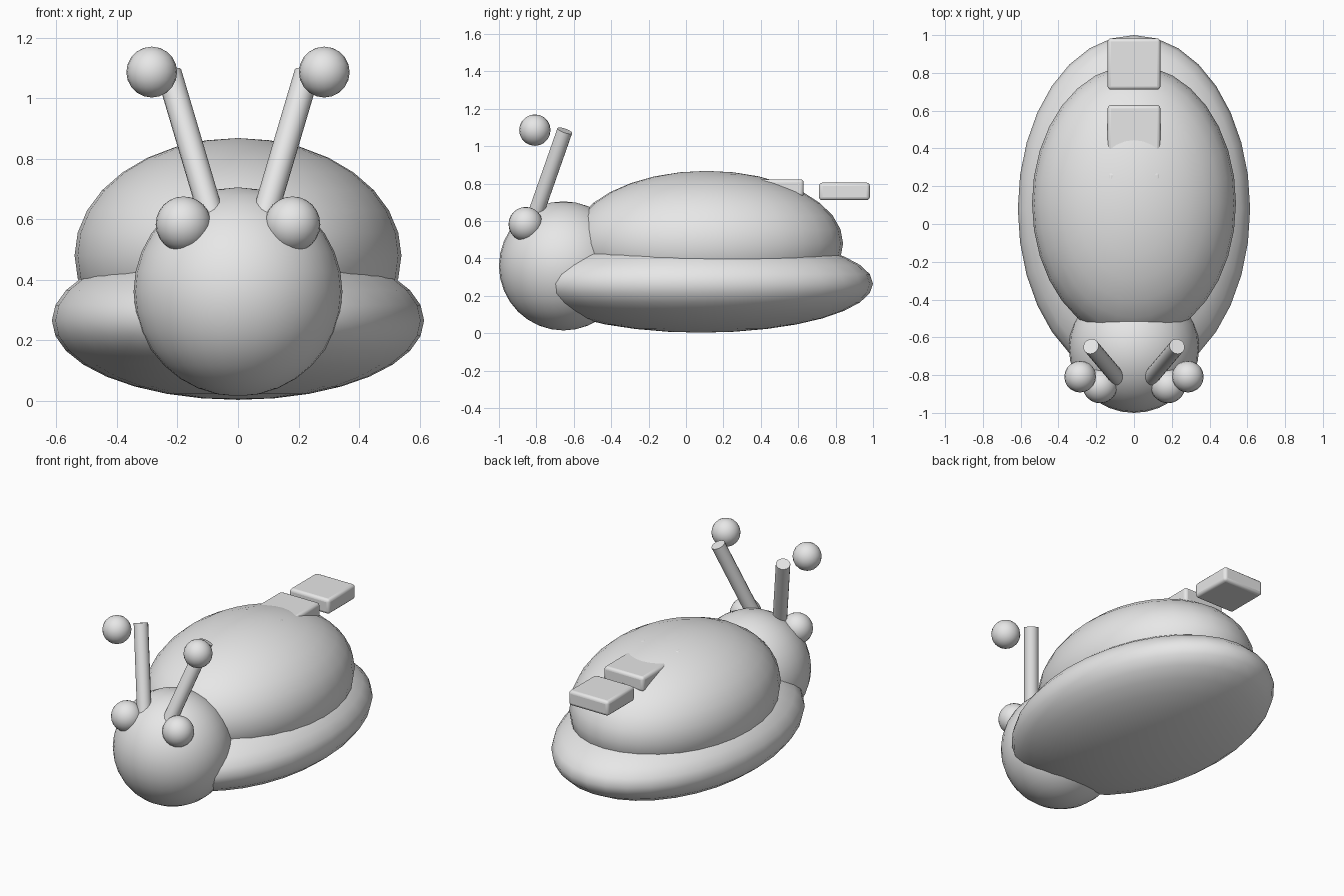
import bpy
from mathutils import Vector

if "Cube" in bpy.data.objects:
    bpy.data.objects.remove(bpy.data.objects["Cube"])

grey = bpy.data.materials.new("light grey")
grey.diffuse_color = (0.8, 0.8, 0.8, 1)
grey.use_nodes = True
grey.node_tree.nodes["Principled BSDF"].inputs["Base Color"].default_value = grey.diffuse_color


def finish(name, smooth=True):
    ob = bpy.context.object
    ob.name = name
    ob.data.materials.append(grey)
    if smooth:
        bpy.ops.object.shade_smooth_by_angle(angle=0.7)
    return ob


def ellipsoid(name, loc, radii, seg=32, rings=16):
    bpy.ops.mesh.primitive_uv_sphere_add(segments=seg, ring_count=rings, location=loc)
    bpy.context.object.scale = radii
    bpy.ops.object.transform_apply(location=False, rotation=False, scale=True)
    return finish(name)


def rod(name, a, b, r):
    a, b = Vector(a), Vector(b)
    d = b - a
    bpy.ops.mesh.primitive_cylinder_add(vertices=16, radius=r, depth=d.length, location=(a + b) / 2)
    bpy.context.object.rotation_euler = d.to_track_quat('Z', 'Y').to_euler()
    return finish(name)


def plate(name, loc, size):
    bpy.ops.mesh.primitive_cube_add(size=1, location=loc)
    bpy.context.object.scale = size
    bpy.ops.object.transform_apply(location=False, rotation=False, scale=True)
    ob = finish(name, False)
    bev = ob.modifiers.new("soft edges", 'BEVEL')
    bev.width = 0.018
    bev.segments = 3
    bpy.ops.object.shade_smooth_by_angle(angle=0.7)


# Body, back shell and head
ellipsoid("lower_body", (0, 0.08, 0.265), (0.615, 0.92, 0.262))
ellipsoid("back_shell", (0, 0.11, 0.48), (0.54, 0.73, 0.388))
ellipsoid("head", (0, -0.655, 0.36), (0.345, 0.345, 0.345))

# Eyes, antennae and antenna tips on both sides
for side, s in (("left", 1), ("right", -1)):
    ellipsoid(side + "_eye", (s * 0.18, -0.857, 0.583), (0.092,) * 3, 24, 12)
    rod(side + "_antenna", (s * 0.07, -0.835, 0.55), (s * 0.228, -0.648, 1.083), 0.042)
    ellipsoid(side + "_antenna_tip", (s * 0.285, -0.808, 1.086), (0.084,) * 3, 20, 10)

# Row of plates along the back, the front one almost buried in the shell
for i, (y, top) in enumerate(((0.14, 0.85), (0.493, 0.823), (0.847, 0.805))):
    plate("back_plate_%d" % (i + 1), (0, y, top - 0.047), (0.28, 0.272, 0.094))
